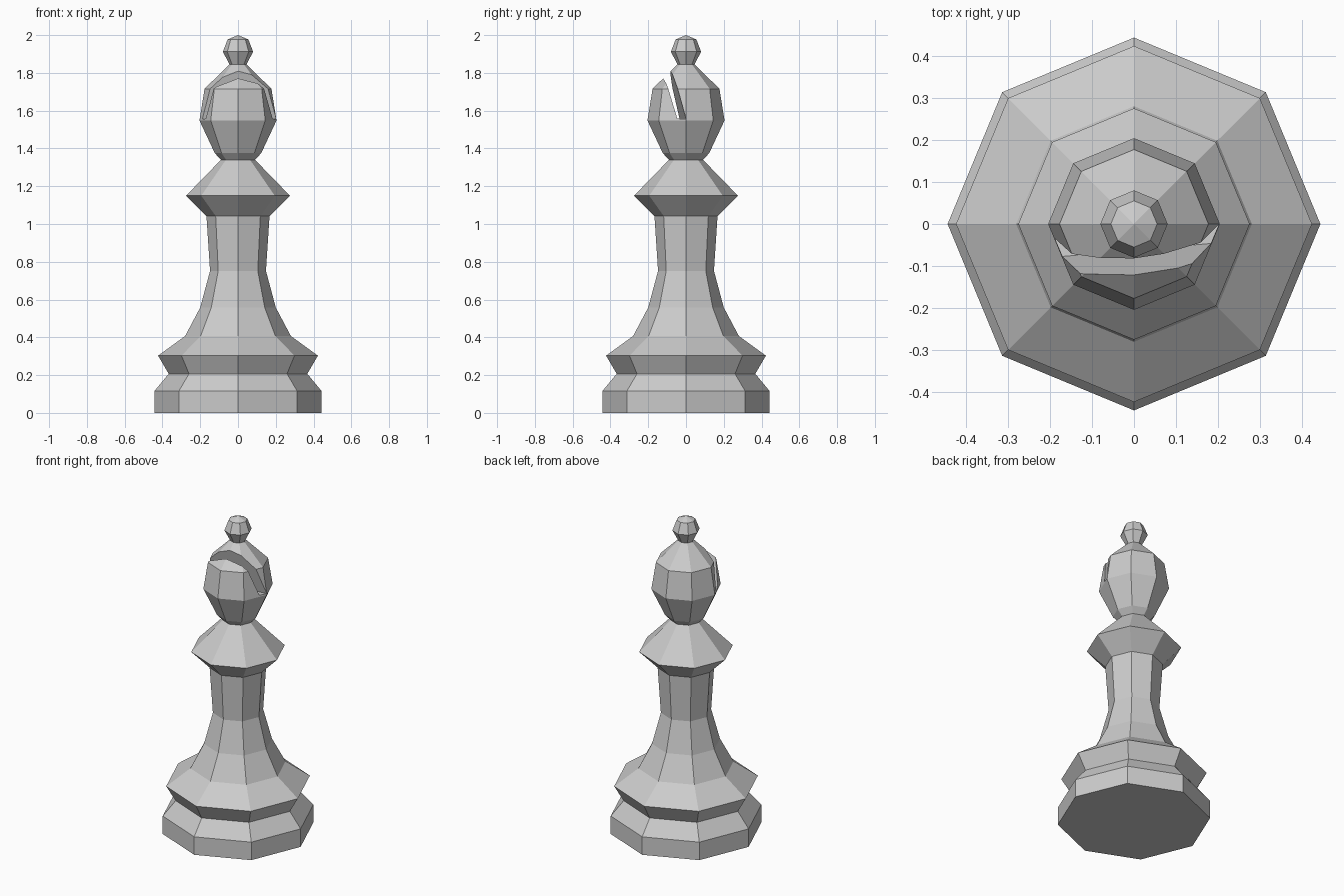
import bpy, bmesh, math
from mathutils import Matrix

if "Cube" in bpy.data.objects:
    bpy.data.objects.remove(bpy.data.objects["Cube"])

SIDES = 8

def make_object(name, bm):
    bmesh.ops.recalc_face_normals(bm, faces=bm.faces)
    mesh = bpy.data.meshes.new(name)
    bm.to_mesh(mesh)
    bm.free()
    obj = bpy.data.objects.new(name, mesh)
    bpy.context.collection.objects.link(obj)
    return obj

def lathe(name, profile, tip_z):
    bm = bmesh.new()
    rings = []
    for r, z in profile:
        rings.append([bm.verts.new((r * math.cos(math.tau * i / SIDES),
                                    r * math.sin(math.tau * i / SIDES), z))
                      for i in range(SIDES)])
    for low, high in zip(rings, rings[1:]):
        for i in range(SIDES):
            j = (i + 1) % SIDES
            bm.faces.new((low[i], low[j], high[j], high[i]))
    bm.faces.new(rings[0])
    tip = bm.verts.new((0, 0, tip_z))
    for i in range(SIDES):
        bm.faces.new((rings[-1][i], rings[-1][(i + 1) % SIDES], tip))
    return make_object(name, bm)

# Turned chess piece: foot, stem, collar, head, finial
foot = [(0.443, 0), (0.443, 0.115), (0.367, 0.207), (0.423, 0.303)]
stem = [(0.28, 0.407), (0.20, 0.558), (0.148, 0.752), (0.167, 1.042)]
collar = [(0.275, 1.15), (0.09, 1.34)]
head = [(0.123, 1.375), (0.204, 1.548), (0.177, 1.716), (0.045, 1.845)]
finial = [(0.08, 1.912), (0.055, 1.977)]
piece = lathe("turned_chess_piece", foot + stem + collar + head + finial, 2.0)

# Slanted slot cutter, turned slightly about the vertical axis
bm = bmesh.new()
section = [(-0.062, 1.558), (-0.017, 1.555), (-0.117, 1.95), (-0.17, 1.95)]
face = bm.faces.new([bm.verts.new((-0.4, y, z)) for y, z in section])
out = bmesh.ops.extrude_face_region(bm, geom=[face])
bmesh.ops.translate(bm, vec=(0.8, 0, 0),
                    verts=[v for v in out["geom"] if isinstance(v, bmesh.types.BMVert)])
if not face.is_valid or len(bm.faces) < 6:
    bm.faces.new(bm.verts[:4])
bmesh.ops.rotate(bm, verts=bm.verts, matrix=Matrix.Rotation(math.radians(5), 3, 'Z'))
cutter = make_object("slot_cutter", bm)
cutter.hide_render = True
cutter.hide_set(True)

slot = piece.modifiers.new("head_slot", 'BOOLEAN')
slot.operation = 'DIFFERENCE'
slot.solver = 'EXACT'
slot.object = cutter
